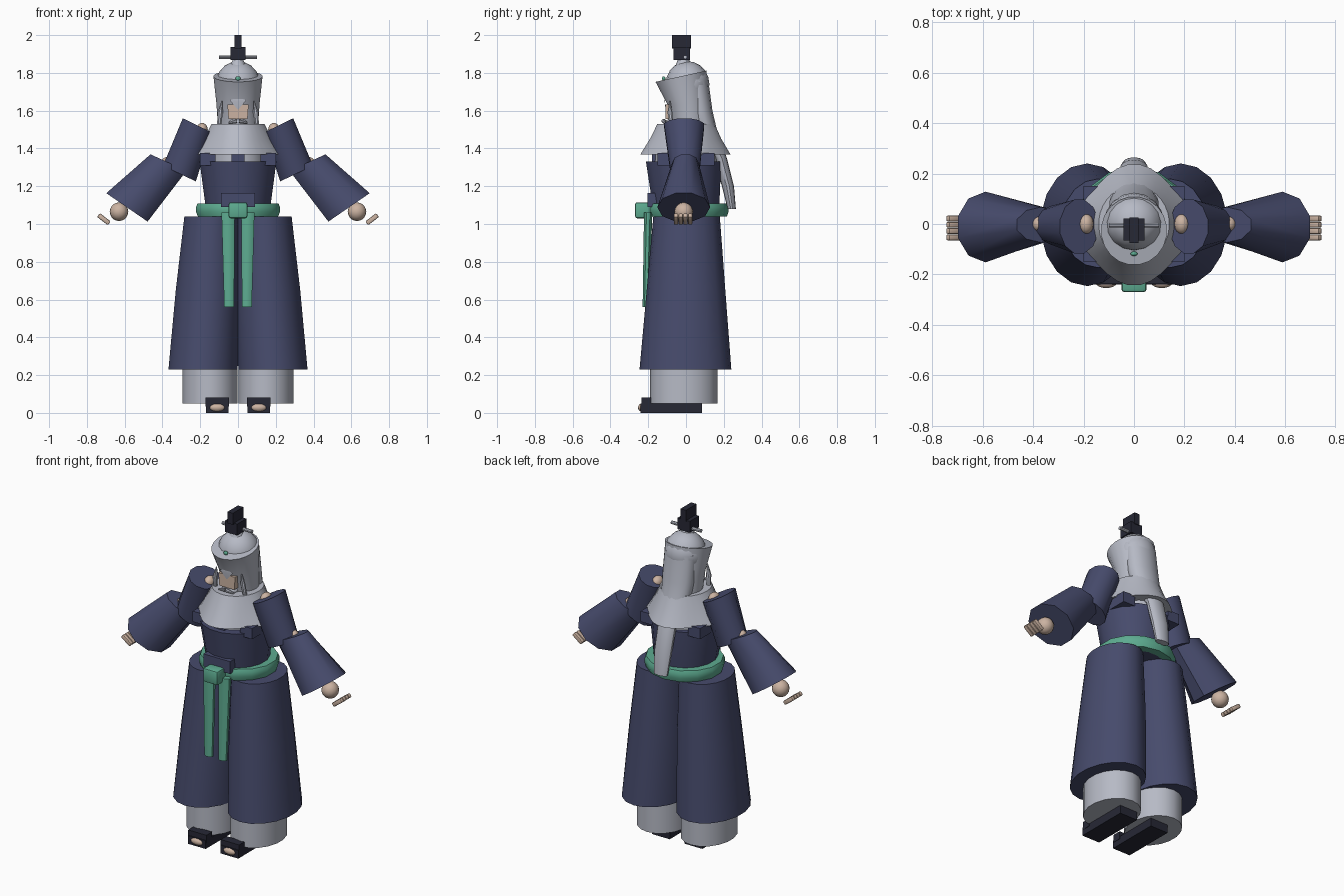
import bpy, bmesh, math
from mathutils import Vector, Matrix

if "Cube" in bpy.data.objects:
    bpy.data.objects.remove(bpy.data.objects["Cube"], do_unlink=True)


def material(name, rgb):
    m = bpy.data.materials.new(name)
    m.use_nodes = True
    m.diffuse_color = (*rgb, 1)
    bsdf = next(n for n in m.node_tree.nodes if n.type == "BSDF_PRINCIPLED")
    bsdf.inputs["Base Color"].default_value = (*rgb, 1)
    return m


NAVY = material("navy cloth", (0.062, 0.07, 0.15))
GREY = material("pale grey", (0.47, 0.49, 0.56))
GREEN = material("jade green", (0.11, 0.41, 0.28))
SKIN = material("skin", (0.60, 0.45, 0.36))
DARK = material("dark lacquer", (0.02, 0.021, 0.036))


def finish(name, bm, mat):
    bmesh.ops.recalc_face_normals(bm, faces=bm.faces)
    mesh = bpy.data.meshes.new(name)
    bm.to_mesh(mesh)
    bm.free()
    mesh.materials.append(mat)
    ob = bpy.data.objects.new(name, mesh)
    bpy.context.collection.objects.link(ob)
    bpy.ops.object.select_all(action="DESELECT")
    ob.select_set(True)
    bpy.context.view_layer.objects.active = ob
    bpy.ops.object.shade_smooth_by_angle(angle=math.radians(40))
    return ob


def loft(name, rings, mat, sides=16, ripple=0, lobes=4):
    """Skin over rings given as (centre, half axis u, half axis v)."""
    bm = bmesh.new()
    loops = []
    for i, (c, u, v) in enumerate(rings):
        loop = []
        for k in range(sides):
            a = math.tau * (k + 0.5) / sides
            r = 1 + ripple * i * math.cos(lobes * a)
            loop.append(bm.verts.new(Vector(c) + r * (math.cos(a) * Vector(u) + math.sin(a) * Vector(v))))
        loops.append(loop)
    for lo, hi in zip(loops, loops[1:]):
        for k in range(sides):
            n = (k + 1) % sides
            bm.faces.new((lo[k], lo[n], hi[n], hi[k]))
    bm.faces.new(loops[0])
    bm.faces.new(loops[-1])
    return finish(name, bm, mat)


def flat(x, y, z, rx, ry, slope=0):
    """Ring for loft that lies level, or rises towards the back by slope."""
    return (x, y, z), (rx, 0, 0), (0, ry, ry * slope)


def box(name, lo, hi, mat, taper=1, bevel=0, rot=None):
    """Box between two corners; taper scales the bottom, rot turns it about its centre."""
    lo, hi = Vector(lo), Vector(hi)
    bm = bmesh.new()
    bmesh.ops.create_cube(bm, size=1)
    for v in bm.verts:
        if v.co.z < 0:
            v.co.x *= taper
        v.co = Vector(a * abs(b) for a, b in zip(v.co, hi - lo))
    if bevel:
        bmesh.ops.bevel(bm, geom=bm.edges[:], offset=bevel, segments=2, profile=0.5, affect="EDGES")
    if rot:
        bm.transform(rot)
    bmesh.ops.translate(bm, verts=bm.verts, vec=(lo + hi) / 2)
    return finish(name, bm, mat)


def ball(name, centre, size, mat):
    bm = bmesh.new()
    bmesh.ops.create_uvsphere(bm, u_segments=16, v_segments=10, radius=1)
    bm.transform(Matrix.Translation(centre) @ Matrix.Diagonal((*size, 1)))
    return finish(name, bm, mat)


for side, s in (("left", 1), ("right", -1)):
    # wide trouser leg and under-leg
    loft(side + "_trouser_leg", [flat(s * .185, -.003, .23, .186, .243),
                                 flat(s * .16, 0, .65, .172, .208),
                                 flat(s * .142, .003, 1.04, .144, .176)], NAVY, 18)
    loft(side + "_under_leg", [flat(s * .148, -.012, .05, .147, .178),
                               flat(s * .148, -.012, .3, .147, .178)], GREY, 18)
    # shoe with open toe
    x = s * .11
    box(side + "_sole", (x - .06, -.24, 0), (x + .06, .085, .05), DARK)
    box(side + "_shoe_top", (x - .062, -.235, .035), (x + .062, -.18, .082), DARK)
    ball(side + "_toes", (x, -.232, .028), (.042, .022, .022), SKIN)
    # two-part sleeve
    loft(side + "_upper_sleeve", [((s * .31, -.005, 1.267), (s * .09, 0, .043), (0, .078, 0)),
                                  ((s * .217, -.01, 1.523), (s * .078, 0, .038), (0, .11, 0))], NAVY, 12)
    loft(side + "_lower_sleeve", [((s * .588, -.012, 1.088), (s * .115, 0, .079), (0, .14, 0)),
                                  ((s * .368, -.003, 1.325), (s * .1, 0, .046), (0, .07, 0))], NAVY, 10)
    ball(side + "_elbow", (s * .375, 0, 1.325), (.03, .03, .03), SKIN)
    ball(side + "_shoulder", (s * .19, 0, 1.5), (.03, .04, .035), SKIN)
    # hand with four fingers
    ball(side + "_palm", (s * .63, -.012, 1.065), (.049, .049, .049), SKIN)
    for i in range(4):
        y = -.053 + i * .025
        box(f"{side}_finger_{i + 1}", (s * .71 - .036, y - .0115, 1.013), (s * .71 + .036, y + .0115, 1.038),
            SKIN, bevel=.006, rot=Matrix.Rotation(s * -.65, 4, "Y"))
    # hanging sash end
    loft(side + "_sash_end", [flat(s * .047, -.213, .56, .028, .018),
                              flat(s * .052, -.2, 1.06, .038, .024)], GREEN, 8)
    # collar band crossing the chest
    box(side + "_collar_band", (s * .16 - .04, -.15, 1.31), (s * .16 + .04, .15, 1.375), NAVY)
    # hair lock framing the face
    loft(side + "_side_lock", [flat(s * .1, -.075, 1.52, .012, .012),
                               flat(s * .094, -.085, 1.59, .015, .014),
                               flat(s * .085, -.085, 1.65, .003, .003)], GREY, 8)
    # moustache half
    loft(side + "_moustache", [((s * .004, -.118, 1.545), (0, .012, 0), (0, 0, .012)),
                               ((s * .05, -.112, 1.535), (0, .005, 0), (0, 0, .005))], GREY, 8)

# torso and shirt
loft("torso", [flat(0, 0, 1.04, .17, .17), flat(0, 0, 1.1, .176, .18),
               flat(0, -.013, 1.33, .207, .203)], NAVY, 16)
loft("under_shirt", [flat(0, 0, 1.28, .15, .172), flat(0, 0, 1.42, .14, .165)], GREY, 16)
box("chest_band", (-.035, -.18, 1.31), (.035, -.16, 1.38), NAVY)
box("robe_overlap", (-.09, -.205, 1.09), (.09, -.15, 1.165), NAVY)

# sash around the waist and its knot
loft("sash", [flat(0, .012, 1.04, .218, .205), flat(0, .012, 1.065, .228, .213),
              flat(0, .012, 1.09, .228, .213), flat(0, .012, 1.108, .22, .205)], GREEN, 14)
box("sash_knot", (-.05, -.27, 1.03), (.05, -.18, 1.115), GREEN, bevel=.012)

# shoulder cape with soft folds
loft("cape", [flat(0, 0, 1.53, .14, .152), flat(0, -.002, 1.45, .178, .185),
              flat(0, -.003, 1.367, .225, .228)], GREY, 32, ripple=.03)

# head: hair shell, crown and face
loft("hair_shell", [flat(0, .02, 1.52, .108, .098), flat(0, .008, 1.63, .115, .106),
                    flat(0, -.027, 1.782, .131, .136, .22)], GREY, 20)
ball("crown", (0, .008, 1.74), (.118, .116, .122), GREY)
box("face", (-.056, -.108, 1.555), (.056, -.04, 1.632), SKIN, taper=.9)
loft("forehead_hair", [((0, -.113, 1.655), (.045, 0, 0), (0, 0, .008)),
                       ((0, -.108, 1.61), (.004, 0, 0), (0, 0, .004))], GREY, 8)
ball("beard", (0, -.075, 1.535), (.05, .035, .024), GREY)
ball("forehead_jewel", (0, -.118, 1.77), (.014, .009, .012), GREEN)

# long hair down the back
loft("back_hair", [flat(0, .242, 1.08, .045, .022), flat(0, .222, 1.2, .055, .032),
                   flat(0, .182, 1.35, .058, .034), flat(0, .1, 1.48, .09, .068),
                   flat(0, .075, 1.6, .1, .065), flat(0, .05, 1.76, .1, .068)], GREY, 14)

# topknot and hairpin
loft("topknot_base", [flat(0, -.01, 1.84, .045, .045), flat(0, -.015, 1.88, .022, .025)], GREY, 10)
box("topknot_block", (-.041, -.066, 1.868), (.041, .022, 1.937), DARK)
box("topknot_fin", (-.018, -.075, 1.93), (.018, .026, 2.0), DARK)
loft("hairpin", [((x, -.005, 1.884), (0, .01, 0), (0, 0, .01)) for x in (-.1, .1)], GREY, 8)
